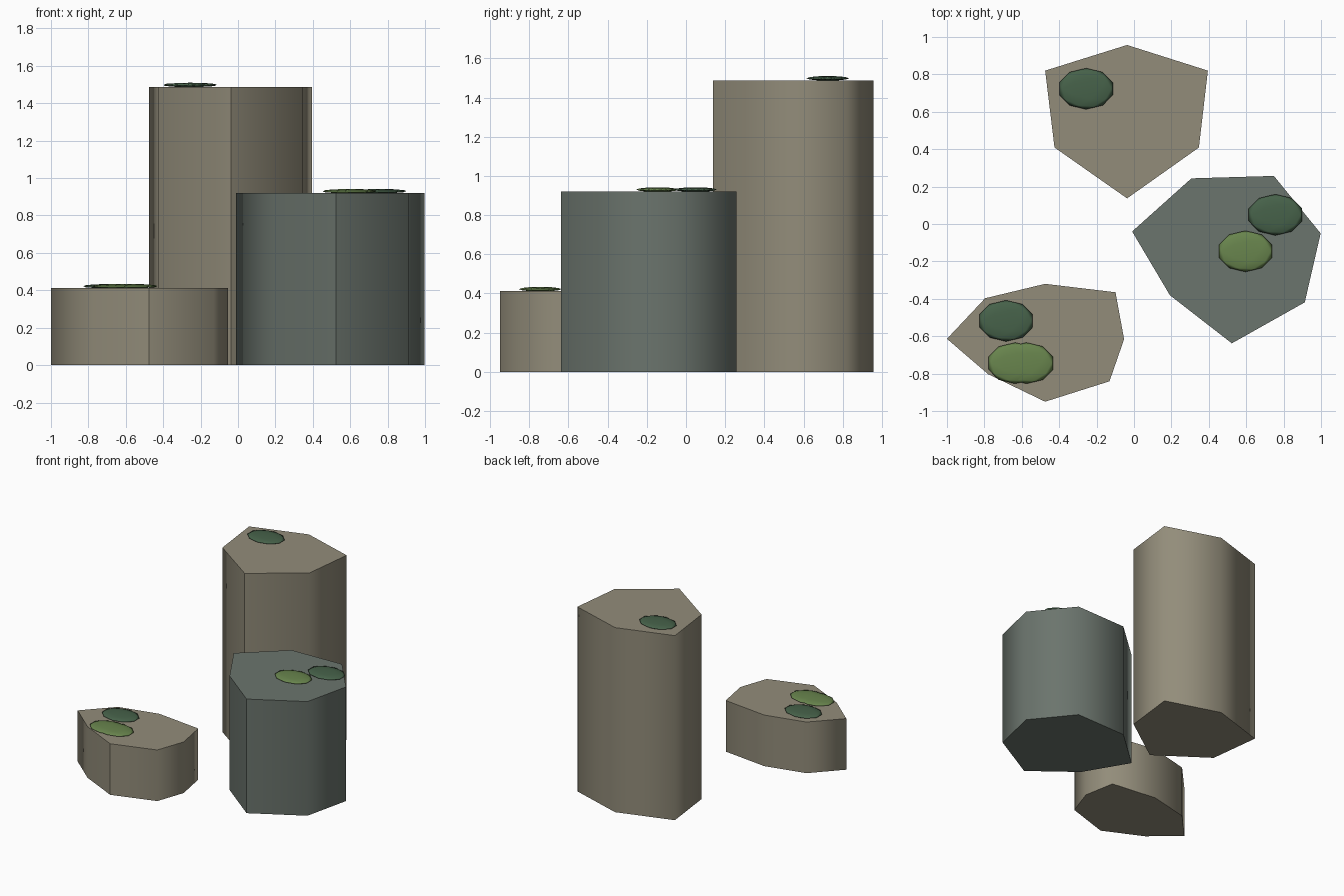
import bpy
import bmesh
from mathutils import Matrix, Vector

if "Cube" in bpy.data.objects:
    bpy.data.objects.remove(bpy.data.objects["Cube"], do_unlink=True)


def make_material(name, rgb):
    mat = bpy.data.materials.new(name)
    mat.use_nodes = True
    mat.diffuse_color = (*rgb, 1)
    mat.node_tree.nodes["Principled BSDF"].inputs["Base Color"].default_value = (*rgb, 1)
    return mat


def add_object(name, bm, mat):
    mesh = bpy.data.meshes.new(name)
    bm.to_mesh(mesh)
    bm.free()
    mesh.materials.append(mat)
    obj = bpy.data.objects.new(name, mesh)
    bpy.context.collection.objects.link(obj)
    return obj


def stone_column(name, outline, height, mat):
    """Upright prism: softly shaded sides, crisp caps, one hard seam at the front."""
    bm = bmesh.new()
    base = bm.faces.new([bm.verts.new((x, y, 0)) for x, y in outline])
    new = bmesh.ops.extrude_face_region(bm, geom=[base], use_keep_orig=True)["geom"]
    top = [v for v in new if isinstance(v, bmesh.types.BMVert)]
    bmesh.ops.translate(bm, verts=top, vec=(0, 0, height))
    bmesh.ops.recalc_face_normals(bm, faces=bm.faces)
    front = min(y for x, y in outline)
    for face in bm.faces:
        face.smooth = abs(face.normal.z) < 0.5
    for edge in bm.edges:
        a, b = (v.co for v in edge.verts)
        upright = abs(a.z - b.z) > 0.1
        edge.smooth = upright and a.y > front + 0.001
    return add_object(name, bm, mat)


def moss_patch(name, x, y, stone_height, mat):
    """Flattened low-poly ball resting on a stone top."""
    bm = bmesh.new()
    bmesh.ops.create_icosphere(bm, subdivisions=2, radius=1)
    place = Matrix.LocRotScale(Vector((x, y, stone_height + 0.01)), None, Vector((0.15, 0.11, 0.012)))
    bmesh.ops.transform(bm, matrix=place, verts=bm.verts)
    for face in bm.faces:
        face.smooth = True
    return add_object(name, bm, mat)


tan = make_material("tan stone", (0.29, 0.265, 0.195))
slate = make_material("grey green stone", (0.147, 0.176, 0.153))
dark_moss = make_material("dark moss", (0.062, 0.122, 0.068))
light_moss = make_material("light moss", (0.14, 0.235, 0.075))

# Stones
TALL, MIDDLE, LOW = 1.488, 0.92, 0.412
stone_column("tall_stone", [
    (-0.475, 0.82), (-0.037, 0.957), (0.395, 0.82),
    (0.347, 0.409), (-0.037, 0.137), (-0.425, 0.409)], TALL, tan)
stone_column("middle_stone", [
    (-0.01, -0.04), (0.307, 0.244), (0.748, 0.257), (0.998, -0.05),
    (0.913, -0.419), (0.523, -0.638), (0.192, -0.381)], MIDDLE, slate)
stone_column("low_stone", [
    (-1, -0.614), (-0.796, -0.397), (-0.475, -0.32), (-0.099, -0.365),
    (-0.053, -0.616), (-0.131, -0.841), (-0.475, -0.95), (-0.78, -0.803)], LOW, tan)

# Moss on the stone tops
moss_patch("tall_stone_moss", -0.256, 0.723, TALL, dark_moss)
moss_patch("middle_stone_dark_moss", 0.756, 0.049, MIDDLE, dark_moss)
moss_patch("middle_stone_light_moss", 0.596, -0.146, MIDDLE, light_moss)
moss_patch("low_stone_dark_moss", -0.684, -0.518, LOW, dark_moss)
moss_patch("low_stone_light_moss_a", -0.635, -0.744, LOW, light_moss)
moss_patch("low_stone_light_moss_b", -0.575, -0.744, LOW, light_moss)
